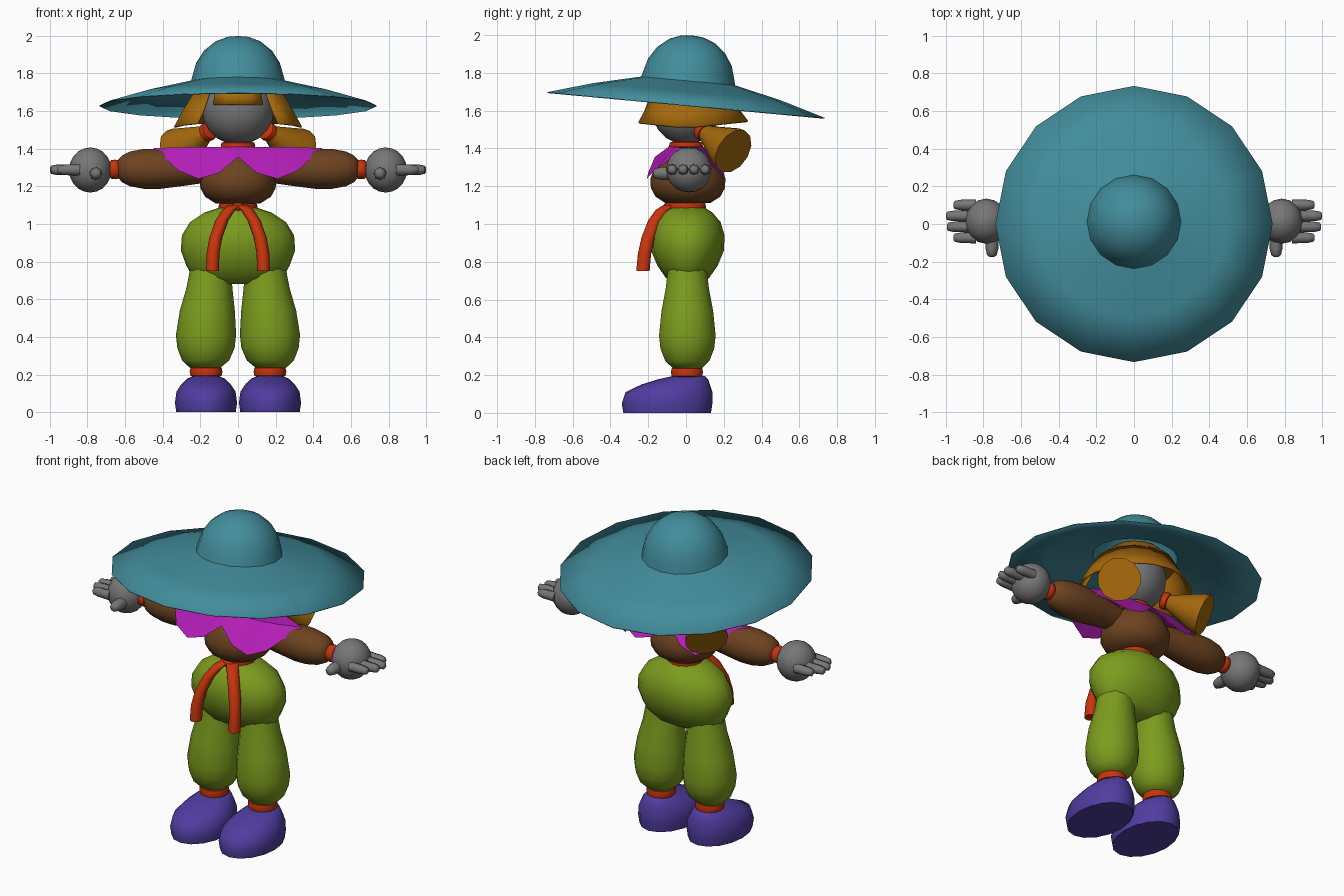
import bpy, bmesh, math
from mathutils import Matrix, Vector

if "Cube" in bpy.data.objects:
    bpy.data.objects.remove(bpy.data.objects["Cube"])


def srgb(c):
    c /= 255
    return c / 12.92 if c <= 0.04045 else ((c + 0.055) / 1.055) ** 2.4


def material(name, r, g, b):
    m = bpy.data.materials.new(name)
    m.diffuse_color = (srgb(r), srgb(g), srgb(b), 1)
    m.use_nodes = True
    m.node_tree.nodes["Principled BSDF"].inputs["Base Color"].default_value = m.diffuse_color
    return m


teal = material("teal_felt", 66, 141, 156)
magenta = material("magenta_cloth", 180, 30, 184)
green = material("green_cloth", 124, 156, 30)
brown = material("brown_cloth", 109, 67, 32)
red = material("red_cloth", 200, 52, 12)
purple = material("purple_leather", 80, 60, 160)
grey = material("grey_skin", 119, 119, 119)
blond = material("golden_hair", 164, 104, 12)


def finish(name, bm, mat, angle=50):
    bmesh.ops.remove_doubles(bm, verts=bm.verts, dist=1e-5)
    bmesh.ops.recalc_face_normals(bm, faces=bm.faces)
    me = bpy.data.meshes.new(name)
    bm.to_mesh(me)
    bm.free()
    ob = bpy.data.objects.new(name, me)
    me.materials.append(mat)
    bpy.context.collection.objects.link(ob)
    bpy.ops.object.select_all(action='DESELECT')
    ob.select_set(True)
    bpy.context.view_layer.objects.active = ob
    if angle:
        bpy.ops.object.shade_smooth_by_angle(angle=math.radians(angle))
    return ob


def loft(name, rings, mat, n=14, origin=(0, 0, 0), direction=(0, 0, 1), caps=True):
    """Skin elliptical rings (cx, cy, z, rx, ry) stacked along a direction."""
    turn = Vector((0, 0, 1)).rotation_difference(Vector(direction)).to_matrix().to_4x4()
    mat4 = Matrix.Translation(origin) @ turn
    bm = bmesh.new()
    loops = []
    for cx, cy, z, rx, ry in rings:
        loops.append([bm.verts.new(mat4 @ Vector((
            cx + rx * math.cos(2 * math.pi * i / n),
            cy + ry * math.sin(2 * math.pi * i / n), z))) for i in range(n)])
    for a, b in zip(loops, loops[1:]):
        for i in range(n):
            j = (i + 1) % n
            bm.faces.new((a[i], a[j], b[j], b[i]))
    if caps:
        for loop, ring in ((loops[0], rings[0]), (loops[-1], rings[-1])):
            if ring[3] > 0.001:
                bm.faces.new(loop)
    return finish(name, bm, mat)


def lathe(name, profile, mat, **kw):
    return loft(name, [(0, 0, z, r, r) for r, z in profile], mat, **kw)


def ball(name, centre, radii, mat):
    bm = bmesh.new()
    bmesh.ops.create_uvsphere(bm, u_segments=16, v_segments=10, radius=1,
                              matrix=Matrix.Translation(centre) @ Matrix.Diagonal((*radii, 1)))
    return finish(name, bm, mat)


def band(name, centre, direction, r, h, mat=red):
    """Rounded cloth ring centred on a point."""
    lathe(name, [(r * 0.75, -h), (r * 0.95, -h * 0.75), (r, 0), (r * 0.95, h * 0.75), (r * 0.75, h)],
          mat, origin=centre, direction=direction)


# Wide tilted hat
hat = lathe("hat", [(0.737, 0), (0.5, 0.07), (0.25, 0.128), (0.24, 0.165), (0.222, 0.228),
                    (0.18, 0.293), (0.12, 0.341), (0.06, 0.364), (0, 0.37)], teal, n=16, caps=False)
hat.location = (0, 0, 1.63)
hat.rotation_euler = (math.radians(-5.3), 0, 0)
solid = hat.modifiers.new("thickness", 'SOLIDIFY')
solid.thickness = 0.005

# Head and neck
ball("head", (0, 0, 1.61), (0.192, 0.182, 0.19), grey)
band("neck_band", (0, 0, 1.415), (0, 0, 1), 0.092, 0.022)

# Flared hair: a smooth skirt open at the face, a short fringe and a domed cap
gap = math.radians(40)
locks = 14


def skirt_row(bm, r, z, rise):
    row = []
    for k in range(locks + 1):
        a = gap + k * (2 * math.pi - 2 * gap) / locks
        side, back = math.sin(a), (1 - math.cos(a)) / 2
        row.append(bm.verts.new((r * side * (1 + 0.05 * side * side * (r > 0.25)),
                                 -r * math.cos(a), z + rise * abs(math.cos(a)))))
    return row


bm = bmesh.new()
rows = [skirt_row(bm, 0.235, 1.705, 0.0), skirt_row(bm, 0.285, 1.6, 0.005),
        skirt_row(bm, 0.33, 1.51, 0.035)]
for upper, lower in zip(rows, rows[1:]):
    for k in range(locks):
        bm.faces.new((upper[k], upper[k + 1], lower[k + 1], lower[k]))
hair = finish("hair", bm, blond)
hair.modifiers.new("thickness", 'SOLIDIFY').thickness = 0.01
loft("hair_cap", [(0, 0.01, 1.69, 0.235, 0.235), (0, 0.01, 1.72, 0.215, 0.215),
                  (0, 0.01, 1.78, 0.15, 0.15), (0, 0.01, 1.81, 0.05, 0.05)], blond, n=16)
bm = bmesh.new()
for k in range(4):
    a0, a1 = -gap + k * gap / 2, -gap + (k + 1) * gap / 2
    bm.faces.new([bm.verts.new((r * math.sin(a), -r * math.cos(a), z))
                  for a, r, z in ((a0, 0.19, 1.71), (a1, 0.19, 1.71), (a1, 0.205, 1.635), (a0, 0.205, 1.635))])
finish("fringe", bm, blond).modifiers.new("thickness", 'SOLIDIFY').thickness = 0.01

# Torso, waist band and hips
loft("torso", [(0, 0.01, z, r, r * 0.98) for r, z in (
    (0.12, 1.11), (0.175, 1.145), (0.2, 1.19), (0.203, 1.24), (0.175, 1.31), (0.105, 1.37), (0.05, 1.39))],
    brown, n=16)
band("waist_band", (0, 0.005, 1.092), (0, 0, 1), 0.104, 0.024)
loft("hips", [(0, 0.008, 0.68, 0.13, 0.06), (0, 0.008, 0.715, 0.24, 0.115), (0, 0.008, 0.78, 0.275, 0.16),
              (0, 0.008, 0.86, 0.304, 0.193), (0, 0.008, 0.94, 0.298, 0.196), (0, 0.008, 1.01, 0.255, 0.175),
              (0, 0.006, 1.06, 0.18, 0.135), (0, 0.005, 1.09, 0.09, 0.09)], green, n=16)
ball("sash_knot", (0, -0.095, 1.092), (0.035, 0.025, 0.024), red)

# Pointed collar: a ridge line draped to four lobes
ridge = [(0, 0.09, 1.41), (0.1, 0.09, 1.41), (0.2, 0.08, 1.41), (0.3, 0.06, 1.408), (0.45, 0, 1.403)]
hem = [(0, 0.165, 1.355), (0.1, 0.2, 1.272), (0.21, 0.207, 1.24), (0.315, 0.168, 1.282), (0.45, 0, 1.403)]
bm = bmesh.new()
for sx in (1, -1):
    for sy in (1, -1):
        def put(p, flat=1):
            return bm.verts.new((sx * p[0], sy * p[1] * flat, p[2]))
        for k in range(4):
            upper, lower = ridge[k:k + 2], hem[k:k + 2]
            last = k == 3
            bm.faces.new([put(lower[0])] + ([] if last else [put(lower[1])])
                         + [put(upper[1]), put(upper[0])])
            bm.faces.new([put(upper[0])] + [put(upper[1])]
                         + ([] if last else [put(upper[1], 0)]) + [put(upper[0], 0)])
finish("collar", bm, magenta, angle=25)

for s, side in ((1, "left"), (-1, "right")):
    out = (s, 0, 0)
    # Pigtail with its tie
    tail = Vector((s * 0.16, 0.09, 1.49))
    aim = Vector((s * 0.32, 0.25, 1.385)) - tail
    length = aim.length
    lathe(side + "_pigtail", [(0.035, 0), (0.065, length * 0.3), (0.12, length * 0.85), (0.126, length)],
          blond, n=12, origin=tail, direction=aim)
    band(side + "_pigtail_tie", tail, aim, 0.052, 0.022)

    # Arm, wrist and hand
    lathe(side + "_arm", [(0.06, 0.06), (0.075, 0.18), (0.092, 0.3), (0.107, 0.42), (0.106, 0.5),
                          (0.092, 0.575), (0.072, 0.615), (0.045, 0.64)],
          brown, origin=(0, 0.01, 1.293), direction=out)
    band(side + "_wrist_band", (s * 0.655, 0.01, 1.29), out, 0.052, 0.026)
    ball(side + "_hand", (s * 0.785, 0.015, 1.287), (0.113, 0.12, 0.12), grey)
    for k, tip in enumerate((0.96, 0.995, 1.0, 0.96)):
        lathe(f"{side}_finger_{k + 1}", [(0.03, 0.84), (0.028, tip - 0.04), (0.022, tip - 0.008), (0.012, tip)],
              grey, n=8, origin=(0, -0.073 + 0.058 * k, 1.288), direction=out)
    lathe(side + "_thumb", [(0.035, 0.04), (0.034, 0.13), (0.026, 0.165), (0.012, 0.175)],
          grey, n=8, origin=(s * 0.755, 0, 1.268), direction=(0, -1, 0))

    # Hanging sash strand
    loft(side + "_sash", [(s * x, y, z, 0.034, 0.037) for x, y, z in (
        (0.135, -0.228, 0.75), (0.133, -0.22, 0.84), (0.118, -0.2, 0.93),
        (0.085, -0.165, 1.02), (0.05, -0.125, 1.075), (0.02, -0.085, 1.1))], red, n=10)

    # Trouser leg, ankle band and shoe
    loft(side + "_leg", [(s * x, 0.007, z, r, r * 0.96) for x, z, r in (
        (0.175, 0.235, 0.08), (0.172, 0.275, 0.125), (0.17, 0.34, 0.152), (0.17, 0.41, 0.16),
        (0.163, 0.54, 0.146), (0.152, 0.66, 0.122), (0.145, 0.76, 0.11))], green)
    band(side + "_ankle_band", (s * 0.17, 0.005, 0.215), (0, 0, 1), 0.087, 0.028)
    loft(side + "_shoe", [(s * 0.17, cy, z, rx, ry) for cy, z, rx, ry in (
        (-0.1, 0, 0.158, 0.232), (-0.1, 0.05, 0.165, 0.24), (-0.09, 0.11, 0.157, 0.23),
        (-0.055, 0.15, 0.13, 0.182), (-0.015, 0.178, 0.1, 0.132), (0.015, 0.195, 0.06, 0.085))],
        purple, n=16)
